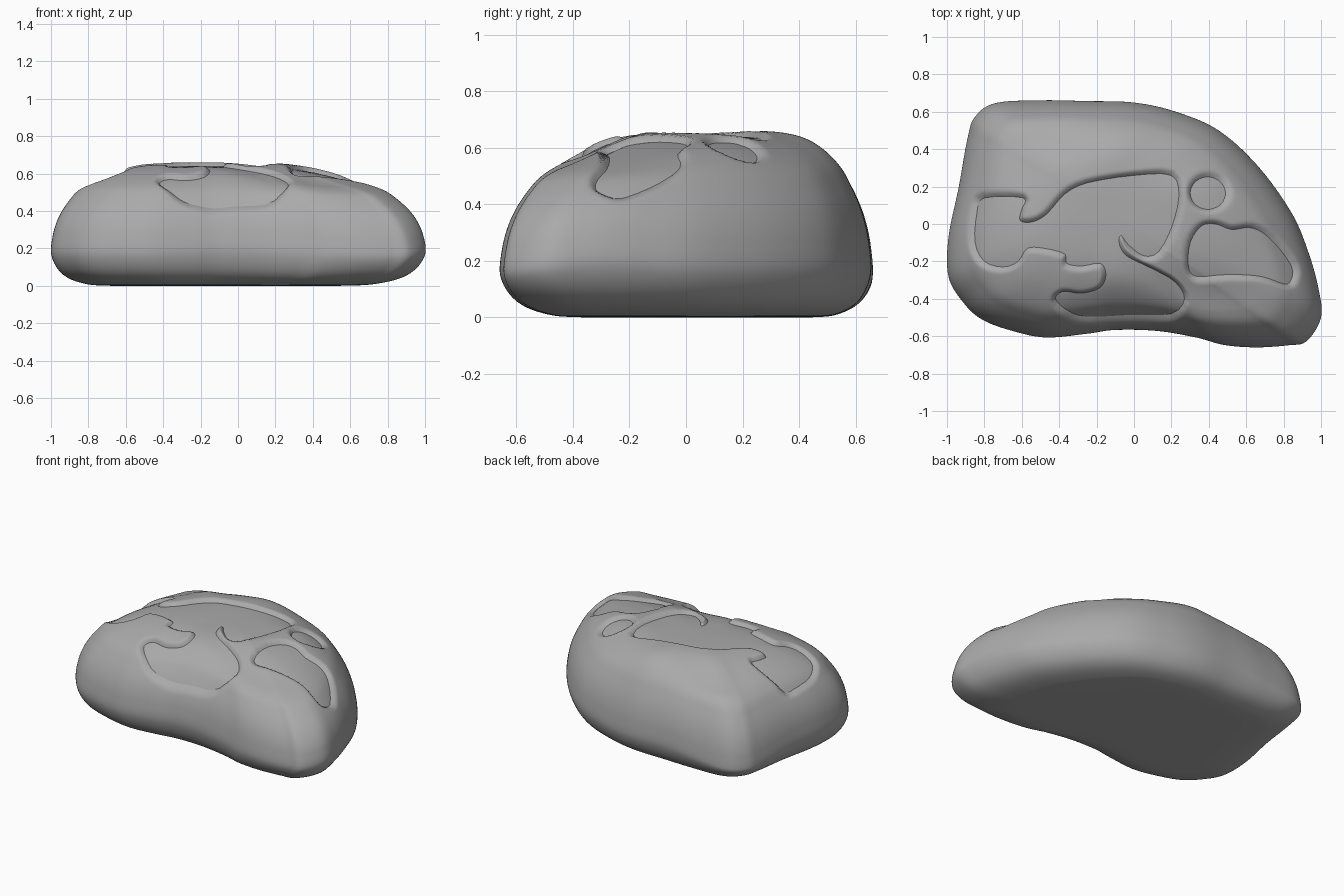
import bpy, bmesh, math
from mathutils import Vector

if "Cube" in bpy.data.objects:
    bpy.data.objects.remove(bpy.data.objects["Cube"])

CENTRE = Vector((-0.18, 0.10))

# Footprint of the boulder seen from above
OUTLINE = [(-.99, -.07), (-.99, -.28), (-.91, -.42), (-.81, -.51), (-.65, -.57), (-.47, -.605),
           (-.25, -.585), (-.1, -.565), (.12, -.57), (.33, -.605), (.48, -.645), (.65, -.658),
           (.82, -.647), (.92, -.625), (.997, -.5), (.985, -.35), (.93, -.15), (.84, .06),
           (.66, .31), (.45, .5), (.22, .6), (0, .648), (-.25, .656), (-.5, .66),
           (-.74, .645), (-.85, .57), (-.89, .45), (-.935, .2)]

# Side profile: (fraction of footprint, height), from bottom centre to top centre
PROFILE = [(0, 0), (.6, 0), (.8, .015), (.93, .065), (.998, .16), (.99, .27), (.95, .37),
           (.88, .46), (.79, .535), (.62, .605), (.42, .648), (.2, .662), (0, .664)]

# Height changes by direction: (angle, spread, shift of the shoulder, shift of the widest line)
WARPS = [(-38, 15, -.045, -.03), (141, 26, -.045, -.085), (6, 15, .015, 0), (72, 25, .02, -.02),
         (-19, 10, 0, .03), (-78, 18, .02, .02)]

# Worn hollows in the top
BIG_HOLLOW = [(-.8, .14), (-.59, .14), (-.6, .08), (-.61, .02), (-.55, .01), (-.47, .05),
              (-.37, .16), (-.25, .22), (0, .26), (.2, .26), (.24, .15), (.2, -.02),
              (.13, -.15), (.05, -.17), (-.03, -.11), (-.07, -.06), (-.08, -.1), (-.04, -.17),
              (.1, -.24), (.22, -.31), (.27, -.4), (.2, -.48), (0, -.485), (-.25, -.495),
              (-.36, -.46), (-.42, -.4), (-.38, -.36), (-.28, -.37), (-.18, -.34), (-.15, -.27),
              (-.18, -.21), (-.28, -.225), (-.36, -.21), (-.37, -.16), (-.48, -.13), (-.57, -.13),
              (-.62, -.2), (-.7, -.23), (-.8, -.2), (-.85, -.1), (-.84, .06)]
SIDE_HOLLOW = [(.3, -.1), (.36, -.01), (.44, 0), (.52, -.03), (.63, -.02), (.73, -.08),
               (.84, -.22), (.84, -.3), (.8, -.32), (.68, -.28), (.5, -.27), (.33, -.28), (.29, -.22)]
SMALL_HOLLOW = [(.395 + .095 * math.cos(a * math.pi / 4), .165 + .088 * math.sin(a * math.pi / 4))
                for a in range(8)]

DEPTH, LIP = 0.024, 0.028
stone = bpy.data.materials.new("stone")
stone.diffuse_color = (0.4, 0.4, 0.4, 1)
stone.use_nodes = True
stone.node_tree.nodes["Principled BSDF"].inputs["Base Color"].default_value = stone.diffuse_color


def smooth_curve(points, sub, closed):
    """Catmull-Rom curve through the points."""
    pts = [Vector(p) for p in points]
    n = len(pts)
    get = (lambda i: pts[i % n]) if closed else (lambda i: pts[max(0, min(n - 1, i))])
    out = []
    for i in range(n if closed else n - 1):
        a, b, c, d = (get(i + k) for k in (-1, 0, 1, 2))
        for s in range(sub):
            t = s / sub
            out.append(0.5 * (2 * b + (c - a) * t + (2 * a - 5 * b + 4 * c - d) * t * t
                              + (3 * b - a - 3 * c + d) * t ** 3))
    return out if closed else out + [pts[-1]]


def warp(p):
    """Shoulder and waist height shifts in the direction of outline point p."""
    ang = math.degrees(math.atan2(p.y - CENTRE.y, p.x - CENTRE.x))
    mid = low = 0
    for a, w, m, l in WARPS:
        g = math.exp(-(((ang - a + 180) % 360 - 180) / w) ** 2)
        mid, low = mid + m * g, low + l * g
    return mid, low


def boulder_mesh(sub_outline, sub_profile):
    ring = smooth_curve(OUTLINE, sub_outline, True)
    warps = [warp(p) for p in ring]
    prof = smooth_curve(PROFILE, sub_profile, False)
    bm = bmesh.new()
    rows = []
    for s, z in prof[1:-1]:
        t = max(0, min(1, z / 0.56))
        waist = math.sin(math.pi * t) ** 2 if t < 0.35 else (1 - ((t - 0.35) / 0.65) ** 2) * 0.79
        shoulder = math.exp(-((s - 0.64) / 0.22) ** 2) if z > 0.2 else 0
        rows.append([bm.verts.new((*(CENTRE + (p - CENTRE) * s),
                                   max(0, z + m * shoulder + l * waist)))
                     for p, (m, l) in zip(ring, warps)])
    n = len(ring)
    for lo, hi in zip(rows, rows[1:]):
        for i in range(n):
            j = (i + 1) % n
            bm.faces.new((lo[i], lo[j], hi[j], hi[i]))
    for row, z in ((rows[0], 0), (rows[-1], PROFILE[-1][1])):
        tip = bm.verts.new((*CENTRE, z))
        for i in range(n):
            bm.faces.new((row[i], row[(i + 1) % n], tip))
    bmesh.ops.recalc_face_normals(bm, faces=bm.faces)
    bm.normal_update()
    return bm


def finish(bm, name):
    me = bpy.data.meshes.new(name)
    bm.to_mesh(me)
    bm.free()
    me.materials.append(stone)
    for p in me.polygons:
        p.use_smooth = True
    ob = bpy.data.objects.new(name, me)
    bpy.context.collection.objects.link(ob)


def signed_distance(x, y, segs):
    """Distance to a closed polygon, positive inside."""
    best, inside = 9.0, False
    for ax, ay, bx, by in segs:
        dx, dy, px, py = bx - ax, by - ay, x - ax, y - ay
        t = (px * dx + py * dy) / (dx * dx + dy * dy)
        t = 0 if t < 0 else 1 if t > 1 else t
        q = (px - t * dx) ** 2 + (py - t * dy) ** 2
        if q < best:
            best = q
        if (ay > y) != (by > y) and px < dx * py / dy:
            inside = not inside
    return math.sqrt(best) * (1 if inside else -1)


# Outer crust, dipping inside each hollow with a rounded lip
crust = boulder_mesh(12, 12)
hollows = []
for shape in (BIG_HOLLOW, SIDE_HOLLOW, SMALL_HOLLOW):
    c = smooth_curve(shape, 3, True)
    segs = [(a.x, a.y, b.x, b.y) for a, b in zip(c, c[1:] + c[:1])]
    xs, ys = [p.x for p in c], [p.y for p in c]
    hollows.append((segs, min(xs) - LIP, max(xs) + LIP, min(ys) - LIP, max(ys) + LIP))
moves = []
for v in crust.verts:
    if v.co.z < 0.3:
        continue
    x, y, _ = v.co - v.normal * DEPTH
    for segs, x0, x1, y0, y1 in hollows:
        if x0 < x < x1 and y0 < y < y1:
            t = (signed_distance(x, y, segs) + LIP) / (2 * LIP)
            if t > 0:
                t = min(t, 1)
                moves.append((v, v.normal * (2 * DEPTH * t * t * (3 - 2 * t))))
for v, d in moves:
    v.co -= d
finish(crust, "boulder_crust")

# Inner core, forming the smooth floors of the hollows
core = boulder_mesh(4, 5)
for v, d in [(v, v.normal * DEPTH) for v in core.verts]:
    v.co -= d
finish(core, "boulder_core")
